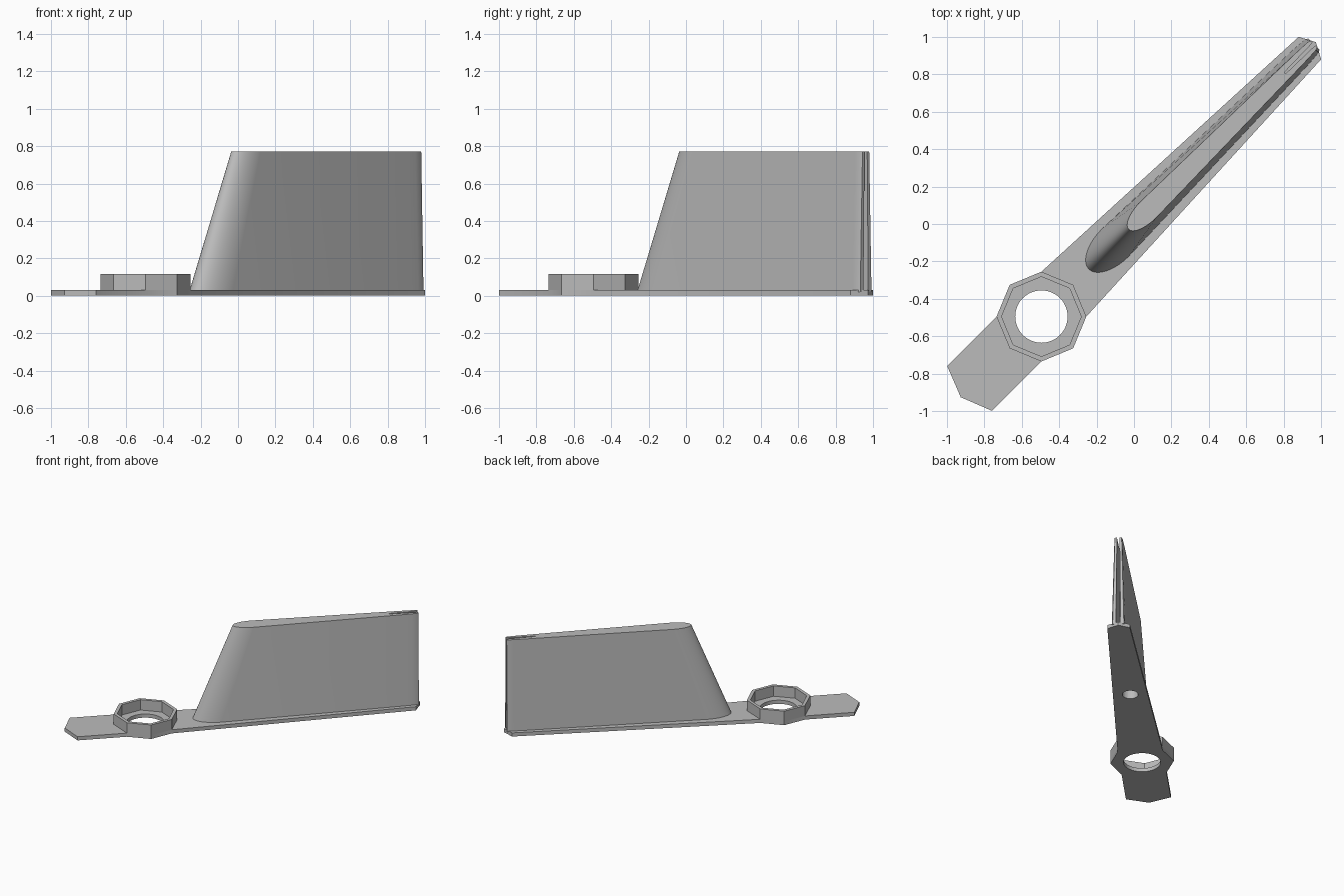
import bpy, bmesh, math
from mathutils import Matrix

cube = bpy.data.objects.get("Cube")
if cube:
    bpy.data.objects.remove(cube)

grey = bpy.data.materials.new("plain_grey")
grey.use_nodes = True
grey.diffuse_color = (0.5, 0.5, 0.5, 1)
grey.node_tree.nodes["Principled BSDF"].inputs["Base Color"].default_value = (0.5, 0.5, 0.5, 1)

DIAGONAL = Matrix.Rotation(math.radians(45), 4, 'Z')
PLATE = 0.03      # plate thickness
HUB = -0.70       # hub centre along the arm
HUB_R = 0.24


def loft(name, lower, upper, z0, z1):
    """Closed solid between two outlines, laid along the diagonal."""
    bm = bmesh.new()
    a = [bm.verts.new((u, v, z0)) for u, v in lower]
    b = [bm.verts.new((u, v, z1)) for u, v in upper]
    n = len(a)
    bm.faces.new(a[::-1])
    bm.faces.new(b)
    for i in range(n):
        j = (i + 1) % n
        bm.faces.new((a[i], a[j], b[j], b[i]))
    bmesh.ops.recalc_face_normals(bm, faces=bm.faces)
    bm.transform(DIAGONAL)
    mesh = bpy.data.meshes.new(name)
    bm.to_mesh(mesh)
    bm.free()
    mesh.materials.append(grey)
    obj = bpy.data.objects.new(name, mesh)
    bpy.context.collection.objects.link(obj)
    return obj


def ring(r, count, centre):
    return [(centre + r * math.cos(2 * math.pi * i / count),
             r * math.sin(2 * math.pi * i / count)) for i in range(count)]


def cut(obj, cutter):
    mod = obj.modifiers.new("cut", 'BOOLEAN')
    mod.operation = 'DIFFERENCE'
    mod.solver = 'EXACT'
    mod.object = cutter
    cutter.hide_render = True
    cutter.hide_viewport = True


def mirrored(half):
    """Mirror an outline half across the arm axis, keeping axis points single."""
    return half + [(u, -v) for u, v in reversed(half) if v > 0]


# Base plate: tail tip, hub flanks, tapering arm, blunt pointed end
side = HUB_R * math.sin(math.pi / 4)
outline = mirrored([(-1.31, 0), (-1.243, side), (HUB - side, side), (HUB, HUB_R),
                    (HUB + side, side), (1.33, 0.085), (1.375, 0)])
plate = loft("base_plate", outline, outline, 0, PLATE)

# Octagonal collar standing on the plate
octagon = ring(HUB_R, 8, HUB)
collar = loft("hub_collar", octagon, octagon, 0, 0.115)
recess = ring(0.213, 8, HUB)
cut(collar, loft("recess_cutter", recess, recess, PLATE, 0.2))
bore = ring(0.14, 48, HUB)
bore_cutter = loft("bore_cutter", bore, bore, -0.1, 0.2)
cut(plate, bore_cutter)
cut(collar, bore_cutter)


# Fin: elliptical nose, straight tapering sides, slotted trailing edge
def fin_outline(centre, length, width, tail, slot):
    half = []
    for i in range(17):
        t = math.pi / 2 * i / 16
        half.append((centre - length * math.cos(t), width * math.sin(t) if i else 0))
    half += [(1.25, tail * 1.15), (1.31, tail * 1.07), (1.345, tail),
             (1.36, tail * 0.85), (1.36, slot), (1.14, slot * 0.5)]
    return mirrored(half)


fin = loft("upright_fin", fin_outline(-0.145, 0.2, 0.103, 0.05, 0.018),
           fin_outline(0.11, 0.15, 0.06, 0.03, 0.01), PLATE - 0.01, 0.77)

# Blind hole drilled up from underneath
peg = ring(0.06, 32, 0.325)
peg_cutter = loft("peg_hole_cutter", peg, peg, -0.1, 0.3)
cut(plate, peg_cutter)
cut(fin, peg_cutter)

# Smooth the curved walls, keep edges crisp
bpy.ops.object.select_all(action='DESELECT')
for obj in (fin, plate):
    obj.select_set(True)
bpy.context.view_layer.objects.active = fin
bpy.ops.object.shade_smooth_by_angle(angle=math.radians(30))
